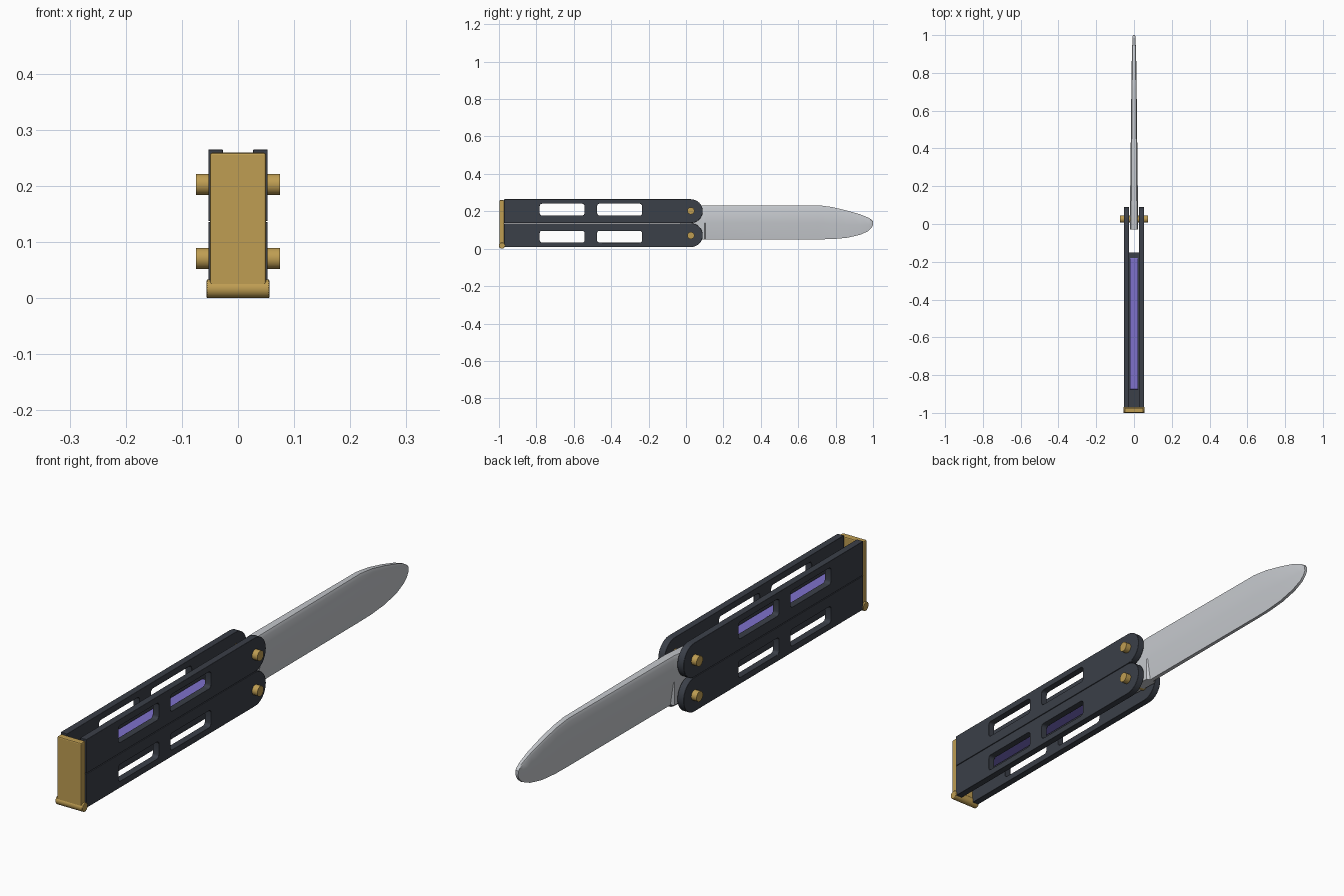
import bpy, bmesh, math
from mathutils import Matrix, Vector

if "Cube" in bpy.data.objects:
    bpy.data.objects.remove(bpy.data.objects["Cube"])


def material(name, rgb):
    m = bpy.data.materials.new(name)
    m.use_nodes = True
    m.diffuse_color = (*rgb, 1)
    m.node_tree.nodes["Principled BSDF"].inputs["Base Color"].default_value = (*rgb, 1)
    return m


DARK = material("dark handle", (0.043, 0.05, 0.065))
GOLD = material("brass", (0.52, 0.34, 0.085))
STEEL = material("steel", (0.56, 0.58, 0.61))
PURPLE = material("purple liner", (0.21, 0.165, 0.6))


def finish(bm, name, mat, bevel=0.0, smooth=True):
    bmesh.ops.recalc_face_normals(bm, faces=bm.faces)
    mesh = bpy.data.meshes.new(name)
    bm.to_mesh(mesh)
    bm.free()
    mesh.materials.append(mat)
    ob = bpy.data.objects.new(name, mesh)
    bpy.context.collection.objects.link(ob)
    if bevel:
        mod = ob.modifiers.new("bevel", "BEVEL")
        mod.width, mod.segments, mod.limit_method = bevel, 2, "ANGLE"
    if smooth:
        bpy.ops.object.select_all(action="DESELECT")
        ob.select_set(True)
        bpy.context.view_layer.objects.active = ob
        bpy.ops.object.shade_smooth_by_angle(angle=math.radians(30))
    return ob


def box(name, mat, lo, hi, bevel=0.0):
    bm = bmesh.new()
    bmesh.ops.create_cube(bm, size=1)
    for v in bm.verts:
        v.co = Vector([a + (c + 0.5) * (b - a) for a, b, c in zip(lo, hi, v.co)])
    return finish(bm, name, mat, bevel, smooth=False)


def rod(name, mat, y, z, radius, half, sides=20, bevel=0.0):
    bm = bmesh.new()
    bmesh.ops.create_cone(bm, cap_ends=True, segments=sides, radius1=radius,
                          radius2=radius, depth=2 * half,
                          matrix=Matrix.Translation((0, y, z)) @ Matrix.Rotation(math.pi / 2, 4, "Y"))
    return finish(bm, name, mat, bevel)


def rounded(y0, y1, z0, z1, r, steps=4):
    """Rounded rectangle outline as (y, z) points."""
    corners = ((y1 - r, z1 - r), (y0 + r, z1 - r), (y0 + r, z0 + r), (y1 - r, z0 + r))
    return [(cy + r * math.cos(a), cz + r * math.sin(a))
            for i, (cy, cz) in enumerate(corners)
            for a in [math.pi / 2 * (i + k / steps) for k in range(steps + 1)]]


def handle_plate(name, x0, x1, z0, z1, slot_z):
    """Slotted side plate, square at the latch end and round at the pivot."""
    r = (z1 - z0) / 2
    zc = (z0 + z1) / 2
    outline = [(-0.972, z1), (-0.972, z0)]
    for k in range(17):
        a = -math.pi / 2 + math.pi * k / 16
        outline.append((0.026 + r * math.cos(a), zc + r * math.sin(a)))
    loops = [outline] + [rounded(y0, y1, *slot_z, 0.012)
                         for y0, y1 in ((-0.782, -0.543), (-0.475, -0.235))]
    bm = bmesh.new()
    for loop in loops:
        verts = [bm.verts.new((x0, y, z)) for y, z in loop]
        for a, b in zip(verts, verts[1:] + verts[:1]):
            bm.edges.new((a, b))
    bmesh.ops.triangle_fill(bm, use_beauty=True, edges=bm.edges[:], normal=(1, 0, 0))
    ext = bmesh.ops.extrude_face_region(bm, geom=bm.faces[:])
    moved = [g for g in ext["geom"] if isinstance(g, bmesh.types.BMVert)]
    bmesh.ops.translate(bm, verts=moved, vec=(x1 - x0, 0, 0))
    return finish(bm, name, DARK, 0.003)


# Handles: two plates, a dark spacer, a purple liner and a pivot pin each
MID = 0.1365
for label, s in (("upper", 1), ("lower", -1)):
    def span(a, b):
        return sorted((MID + s * a, MID + s * b))

    z0, z1 = span(0.001, 0.128)
    for side, sx in (("left", 1), ("right", -1)):
        handle_plate(f"{label}_{side}_plate", sx * 0.027, sx * 0.053, z0, z1, span(0.041, 0.104))
    z0, z1 = span(0.001, 0.026)
    box(f"{label}_spacer", DARK, (-0.0275, -0.972, z0), (0.0275, -0.15, z1))
    z0, z1 = span(0.02, 0.034)
    box(f"{label}_liner", PURPLE, (-0.022, -0.875, z0), (0.022, -0.18, z1), 0.002)
    rod(f"{label}_pivot_pin", GOLD, 0.026, MID + s * 0.066, 0.019, 0.075)

# Latch across the closed end, with its hinge barrel
box("latch_plate", GOLD, (-0.05, -0.998, 0.01), (0.05, -0.973, 0.259), 0.004)
rod("latch_barrel", GOLD, -0.984, 0.0165, 0.0165, 0.056, 24, 0.002)

# Blade stations: y, spine height, edge height, spine half width, edge half width
stations = [
    (-0.03, 0.222, 0.055, 0.022, 0.022), (0.098, 0.232, 0.05, 0.021, 0.021),
    (0.104, 0.232, 0.05, 0.021, 0.008), (0.71, 0.232, 0.05, 0.014, 0.006),
    (0.78, 0.223, 0.051, 0.013, 0.006), (0.86, 0.204, 0.058, 0.012, 0.006),
    (0.93, 0.184, 0.074, 0.010, 0.006), (0.975, 0.166, 0.094, 0.008, 0.005),
    (0.993, 0.154, 0.112, 0.007, 0.005), (1.0, 0.145, 0.126, 0.006, 0.005),
]
bm = bmesh.new()
rings = []
for y, top, low, t, e in stations:
    mid = low + 0.48 * (top - low)
    shoulder = top - 0.06 * (top - low)
    half = [(t * 0.7, top), (t, shoulder), (t, mid), (e, low)]
    ring = half + [(-x, z) for x, z in reversed(half)]
    rings.append([bm.verts.new((x, y, z)) for x, z in ring])
for a, b in zip(rings, rings[1:]):
    for i in range(len(a)):
        j = (i + 1) % len(a)
        bm.faces.new((a[i], a[j], b[j], b[i]))
bm.faces.new(rings[0])
bm.faces.new(rings[-1])
finish(bm, "blade", STEEL)
